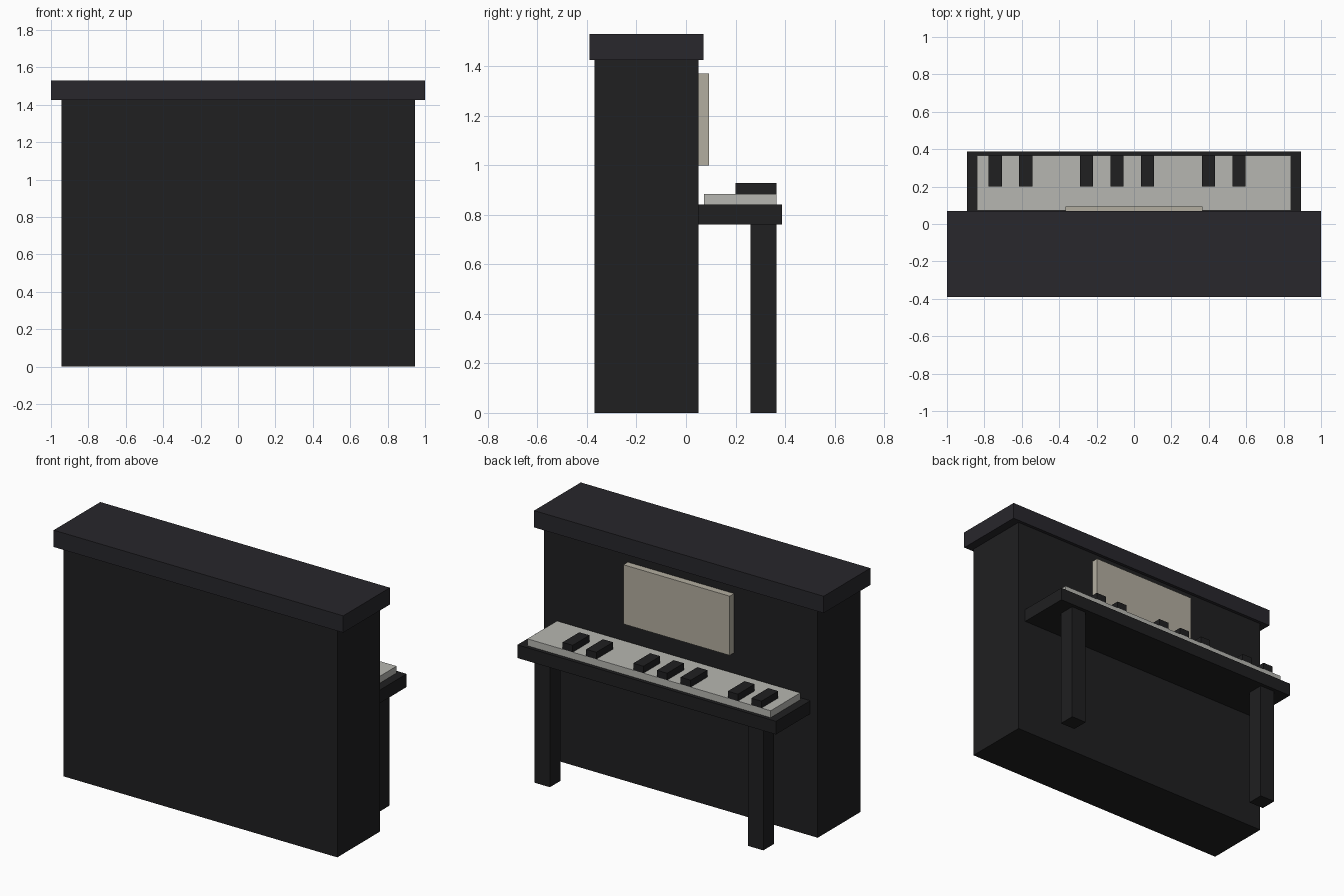
import bpy

if "Cube" in bpy.data.objects:
    bpy.data.objects.remove(bpy.data.objects["Cube"])


def material(name, color):
    m = bpy.data.materials.new(name)
    m.diffuse_color = (*color, 1.0)
    m.use_nodes = True
    m.node_tree.nodes["Principled BSDF"].inputs["Base Color"].default_value = m.diffuse_color
    return m


black = material("black_lacquer", (0.014, 0.014, 0.015))
lid_black = material("lid_lacquer", (0.021, 0.02, 0.025))
ivory = material("ivory", (0.47, 0.47, 0.44))
paper = material("paper", (0.45, 0.42, 0.35))


def box(name, x, y, z, mat):
    """Box from (min, max) ranges along each axis."""
    lo, hi = zip(x, y, z)
    bpy.ops.mesh.primitive_cube_add(
        size=1, location=[(a + b) / 2 for a, b in zip(lo, hi)])
    ob = bpy.context.object
    ob.name = name
    ob.scale = [b - a for a, b in zip(lo, hi)]
    bpy.ops.object.transform_apply(location=False, rotation=False, scale=True)
    ob.data.materials.append(mat)
    return ob


# Upright case and overhanging lid
box("case", (-0.945, 0.945), (-0.37, 0.05), (0, 1.425), black)
box("lid", (-1, 1), (-0.39, 0.07), (1.425, 1.53), lid_black)

# Music sheet panel on the keyboard side
box("music_sheet", (-0.367, 0.367), (0.05, 0.093), (1.0, 1.37), paper)

# Keyboard shelf with one slab of white keys
box("key_bed", (-0.893, 0.893), (0.05, 0.388), (0.76, 0.842), black)
box("white_keys", (-0.84, 0.84), (0.072, 0.365), (0.842, 0.885), ivory)

# Black keys in groups of two, three and two on an even pitch
for slot in (0, 1, 3, 4, 5, 7, 8):
    cx = -0.742 + slot * 0.163
    box(f"black_key_{slot}", (cx - 0.035, cx + 0.035),
        (0.2, 0.365), (0.885, 0.928), black)

# Legs under the shelf
for side, cx in (("left", -0.737), ("right", 0.737)):
    box(f"{side}_leg", (cx - 0.0525, cx + 0.0525), (0.26, 0.365), (0, 0.76), black)
